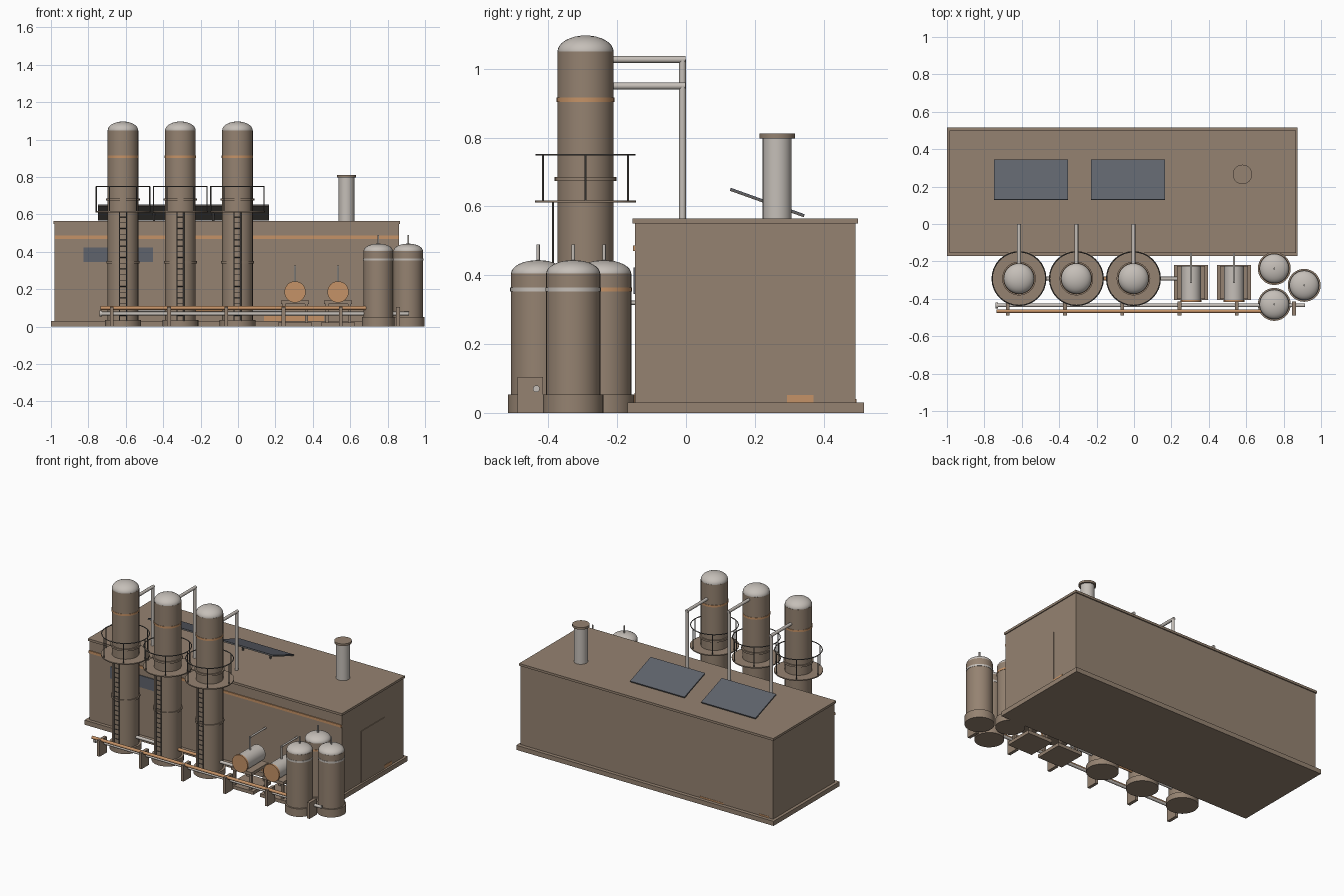
import bpy, bmesh, math
from mathutils import Vector, Matrix

if "Cube" in bpy.data.objects:
    bpy.data.objects.remove(bpy.data.objects["Cube"])


def mat(name, c):
    m = bpy.data.materials.new(name)
    m.diffuse_color = (*c, 1)
    m.use_nodes = True
    m.node_tree.nodes["Principled BSDF"].inputs["Base Color"].default_value = m.diffuse_color
    return m


BROWN = mat("weathered_brown", (0.30, 0.225, 0.165))
STEEL = mat("light_steel", (0.56, 0.52, 0.48))
RUST = mat("rust_orange", (0.56, 0.29, 0.135))
GLASS = mat("blue_grey_glass", (0.115, 0.125, 0.15))
DARK = mat("dark_metal", (0.13, 0.12, 0.11))


class Part:
    """Collects primitives into one mesh object."""

    def __init__(self, name, material):
        self.name, self.material, self.bm = name, material, bmesh.new()

    def box(self, x0, x1, y0, y1, z0, z1):
        m = Matrix.Translation(((x0 + x1) / 2, (y0 + y1) / 2, (z0 + z1) / 2))
        m = m @ Matrix.Diagonal((x1 - x0, y1 - y0, z1 - z0, 1))
        bmesh.ops.create_cube(self.bm, size=1, matrix=m)
        return self

    def rod(self, a, b, r, n=32):
        a, b = Vector(a), Vector(b)
        d = b - a
        m = Matrix.Translation((a + b) / 2) @ d.to_track_quat('Z', 'Y').to_matrix().to_4x4()
        bmesh.ops.create_cone(self.bm, cap_ends=True, segments=n, radius1=r, radius2=r,
                              depth=d.length, matrix=m)
        return self

    def disc(self, x, y, z0, z1, r, n=32):
        return self.rod((x, y, z0), (x, y, z1), r, n)

    def dome(self, x, y, z, r, h):
        m = Matrix.Translation((x, y, z)) @ Matrix.Diagonal((r, r, h, 1))
        bmesh.ops.create_uvsphere(self.bm, u_segments=32, v_segments=16, radius=1, matrix=m)
        return self

    def hoop(self, x, y, z, r, t, n=32, k=6):
        rings = []
        for i in range(n):
            a = 2 * math.pi * i / n
            ring = []
            for j in range(k):
                b = 2 * math.pi * j / k
                q = r + t * math.cos(b)
                ring.append(self.bm.verts.new((x + q * math.cos(a), y + q * math.sin(a),
                                               z + t * math.sin(b))))
            rings.append(ring)
        for i in range(n):
            p, q = rings[i], rings[(i + 1) % n]
            for j in range(k):
                self.bm.faces.new((p[j], q[j], q[(j + 1) % k], p[(j + 1) % k]))
        return self

    def done(self):
        me = bpy.data.meshes.new(self.name)
        self.bm.to_mesh(me)
        self.bm.free()
        me.materials.append(self.material)
        ob = bpy.data.objects.new(self.name, me)
        bpy.context.collection.objects.link(ob)
        bpy.context.view_layer.objects.active = ob
        bpy.ops.object.select_all(action='DESELECT')
        ob.select_set(True)
        bpy.ops.object.shade_smooth_by_angle(angle=math.radians(35))
        return ob


# Building shell
Part("plinth", BROWN).box(-1, 0.875, -0.17, 0.517, 0, 0.03).done()
Part("building_walls", BROWN).box(-0.98, 0.86, -0.148, 0.493, 0.03, 0.552).done()
Part("roof_slab", BROWN).box(-0.986, 0.866, -0.155, 0.50, 0.55, 0.565).done()
Part("wall_stripe", RUST).box(-0.98, 0.86, -0.154, -0.147, 0.47, 0.487).done()
Part("front_window", GLASS).box(-0.825, -0.455, -0.153, -0.147, 0.345, 0.423).done()
Part("side_door", BROWN).box(0.858, 0.864, 0.05, 0.293, 0.03, 0.37).done()

# Rust patches along the wall foot
p = Part("rust_patches", RUST)
p.box(0.858, 0.862, 0.293, 0.37, 0.03, 0.052)
p.box(0.14, 0.46, -0.150, -0.146, 0.03, 0.058)
for x0, x1 in ((-0.95, -0.88), (-0.62, -0.45)):
    p.box(x0, x1, 0.49, 0.495, 0.03, 0.04)
p.done()

# Roof chimney
Part("chimney", STEEL).disc(0.58, 0.265, 0.56, 0.80, 0.042).done()
Part("chimney_cap", BROWN).disc(0.58, 0.265, 0.798, 0.812, 0.052).done()

# Tilted solar panels on posts
for cx in (-0.55, -0.032):
    tilt = Matrix.Translation((cx, 0.236, 0.611)) @ Matrix.Rotation(-math.atan2(0.077, 0.215), 4, 'X')
    for name, m, w, d, z0, z1 in (("solar_frame", DARK, 0.198, 0.114, -0.004, 0.001),
                                  ("solar_panel", GLASS, 0.198, 0.114, 0.001, 0.005)):
        s = Part(name, m).box(-w, w, -d, d, z0, z1)
        bmesh.ops.transform(s.bm, matrix=tilt, verts=s.bm.verts)
        s.done()
    s = Part("solar_posts", DARK)
    for dx in (-0.1, 0.1):
        s.disc(cx + dx, 0.24, 0.56, 0.61, 0.006, 10)
    s.done()

# Tall columns with platforms, ladders and overhead pipes
CY = -0.292
for cx, pz in ((-0.615, 0.95), (-0.308, 1.027), (-0.003, 0.95)):
    c = Part("column", BROWN).disc(cx, CY, 0, 1.05, 0.082)
    c.disc(cx, CY, 0, 0.037, 0.096)
    for z, r in ((0.345, 0.088), (0.68, 0.09)):
        c.disc(cx, CY, z - 0.006, z + 0.006, r)
    c.done()
    Part("column_dome", STEEL).dome(cx, CY, 1.05, 0.0815, 0.047).done()
    Part("column_band", RUST).disc(cx, CY, 0.903, 0.916, 0.084).done()
    Part("platform", BROWN).disc(cx, CY, 0.611, 0.618, 0.147).done()
    g = Part("platform_railing", DARK).hoop(cx, CY, 0.75, 0.143, 0.003)
    for i in range(6):
        a = i * math.pi / 3
        g.disc(cx + 0.143 * math.cos(a), CY + 0.143 * math.sin(a), 0.615, 0.75, 0.003, 8)
    g.done()
    g = Part("column_ladder", DARK)
    for dx in (-0.018, 0.018):
        g.disc(cx + dx, CY - 0.094, 0.03, 0.615, 0.003, 8)
    for i in range(18):
        z = 0.06 + i * 0.031
        g.rod((cx - 0.018, CY - 0.094, z), (cx + 0.018, CY - 0.094, z), 0.002, 6)
    g.done()
    g = Part("overhead_pipe", STEEL).rod((cx, CY + 0.06, pz), (cx, -0.001, pz), 0.01, 16)
    g.disc(cx, -0.01, 0.56, pz, 0.01, 16).done()

# Low pipes linking the columns to the drums
Part("link_pipes", STEEL).rod((-0.6, CY, 0.09), (-0.32, CY, 0.09), 0.01, 16) \
    .rod((0, CY, 0.09), (0.24, CY, 0.09), 0.01, 16).done()
Part("rusty_link_pipe", RUST).rod((-0.3, CY, 0.09), (-0.01, CY, 0.09), 0.01, 16).done()

# Horizontal drums on stands
for cx in (0.305, 0.535):
    s = Part("drum_stand", BROWN).box(cx - 0.09, cx + 0.09, -0.405, -0.22, 0, 0.022)
    s.box(cx - 0.075, cx + 0.075, -0.40, -0.225, 0.12, 0.14)
    for dx in (-0.06, 0.06):
        for y in (-0.385, -0.24):
            s.box(cx + dx - 0.008, cx + dx + 0.008, y - 0.008, y + 0.008, 0.02, 0.13)
    s.done()
    Part("drum", STEEL).rod((cx, -0.225, 0.186), (cx, -0.408, 0.186), 0.053).done()
    Part("drum_end", RUST).rod((cx, -0.406, 0.186), (cx, -0.418, 0.186), 0.057).done()
    Part("drum_pipe", STEEL).disc(cx, -0.31, 0.22, 0.326, 0.006, 12) \
        .rod((cx, -0.315, 0.32), (cx, -0.145, 0.32), 0.006, 12).done()

# Storage tanks
for cx, cy, m in ((0.75, -0.238, RUST), (0.91, -0.328, STEEL), (0.75, -0.43, STEEL)):
    Part("tank", BROWN).disc(cx, cy, 0, 0.405, 0.079).disc(cx, cy, 0, 0.053, 0.088).done()
    Part("tank_dome", STEEL).dome(cx, cy, 0.405, 0.0785, 0.039).done()
    Part("tank_band", m).disc(cx, cy, 0.353, 0.365, 0.081).done()
    Part("tank_vent", STEEL).disc(cx, cy, 0.43, 0.49, 0.005, 12).done()

# Pipe rack along the front
s = Part("rack_supports", BROWN)
for i in range(6):
    x = -0.675 + i * 0.306
    s.box(x - 0.01, x + 0.01, -0.49, -0.415, 0, 0.07 if i == 9 else 0.105)
s.done()
Part("rack_steel_pipe", STEEL).rod((-0.74, -0.435, 0.07), (0.915, -0.435, 0.07), 0.01, 16) \
    .rod((-0.74, -0.435, 0.07), (-0.728, -0.435, 0.07), 0.016, 16).done()
Part("rack_rusty_pipe", RUST).rod((-0.735, -0.466, 0.1), (0.70, -0.466, 0.1), 0.01, 16).done()
